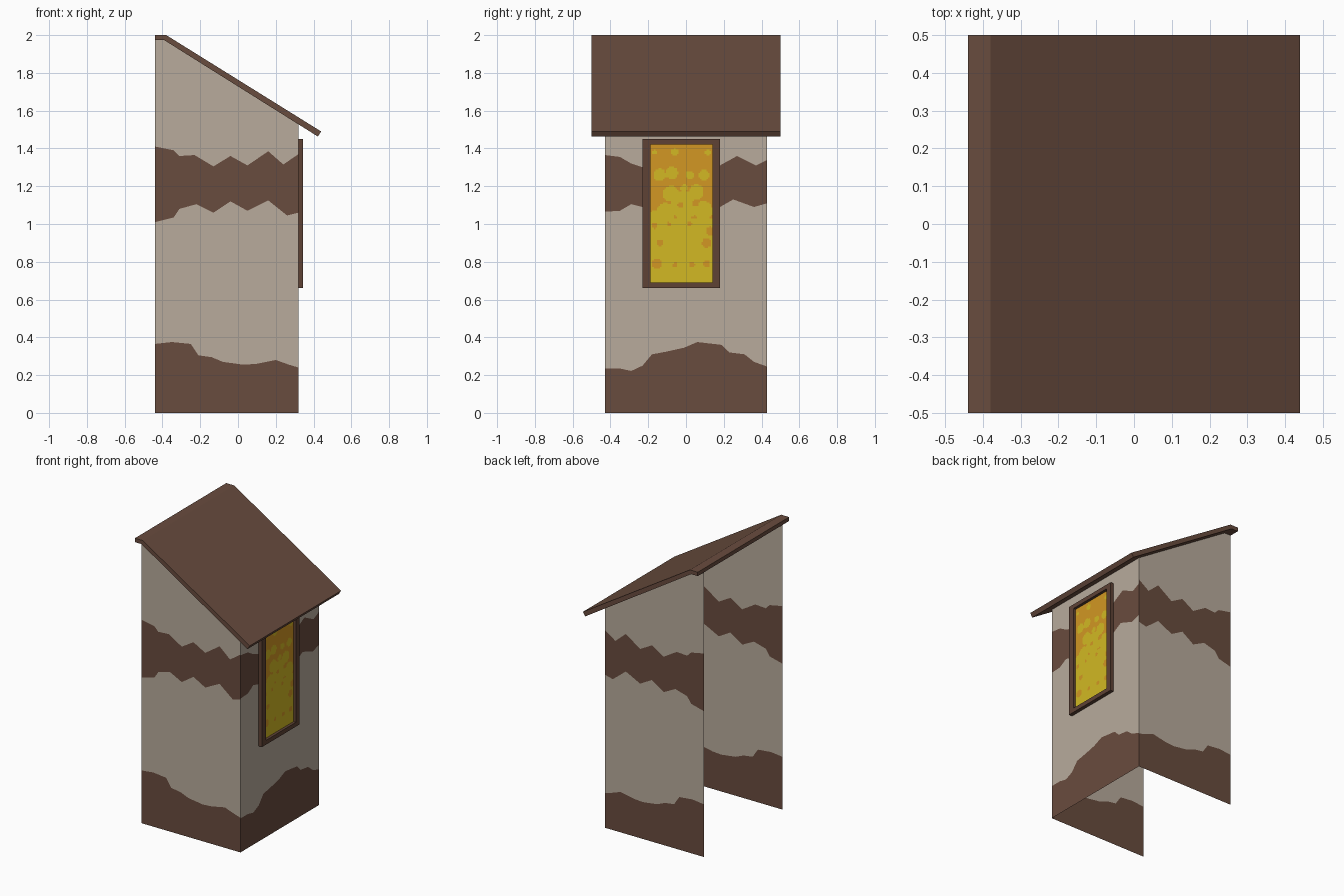
import bpy, bmesh
from mathutils import Vector

if "Cube" in bpy.data.objects:
    bpy.data.objects.remove(bpy.data.objects["Cube"])


def material(name, rgb):
    lin = [((c / 255 + 0.055) / 1.055) ** 2.4 for c in rgb]
    m = bpy.data.materials.new(name)
    m.diffuse_color = (*lin, 1)
    m.use_nodes = True
    m.node_tree.nodes["Principled BSDF"].inputs["Base Color"].default_value = m.diffuse_color
    return m


PLASTER = material("beige plaster", (184, 171, 156))
BROWN = material("brown paint", (105, 76, 62))
FRAME = material("dark brown wood", (94, 66, 53))
YELLOW = material("yellow glass", (210, 185, 35))
ORANGE = material("orange glass", (210, 151, 35))


def finish(name, bm, mats, fix_normals=True):
    bmesh.ops.remove_doubles(bm, verts=bm.verts, dist=1e-5)
    if fix_normals:
        bmesh.ops.recalc_face_normals(bm, faces=bm.faces)
    me = bpy.data.meshes.new(name)
    bm.to_mesh(me)
    bm.free()
    for m in mats:
        me.materials.append(m)
    ob = bpy.data.objects.new(name, me)
    bpy.context.collection.objects.link(ob)
    return ob


def lerp(pts, t):
    for (a, va), (b, vb) in zip(pts, pts[1:]):
        if t <= b:
            return va + (vb - va) * max(0, t - a) / (b - a)
    return pts[-1][1]


def wall(name, t0, t1, edges, top, place, flip):
    """Thin sheet in columns; alternate rows are brown paint and plaster."""
    ts = {t0, t1} | {t0 + (t1 - t0) * i / 38 for i in range(39)}
    ts |= {p[0] for e in edges for p in e} | {-0.39}
    ts = sorted(t for t in ts if t0 <= t <= t1)
    bm = bmesh.new()
    cols = [[bm.verts.new(place(t, z)) for z in
             [0] + [lerp(e, t) for e in edges] + [top(t)]] for t in ts]
    for a, b in zip(cols, cols[1:]):
        for r in range(4):
            q = [a[r], b[r], b[r + 1], a[r + 1]]
            f = bm.faces.new(q[::-1] if flip else q)
            f.material_index = r % 2
    return finish(name, bm, [BROWN, PLASTER], False)


# Side walls: wavy painted base and band, sloping top
side_edges = [
    [(-.44, .365), (-.35, .375), (-.25, .365), (-.21, .305), (-.14, .295),
     (-.08, .27), (.03, .255), (.1, .26), (.2, .28), (.27, .255), (.32, .24)],
    [(-.44, 1.01), (-.34, 1.035), (-.31, 1.08), (-.22, 1.105), (-.13, 1.06),
     (-.04, 1.12), (.05, 1.07), (.16, 1.125), (.26, 1.045), (.32, 1.06)],
    [(-.44, 1.41), (-.34, 1.39), (-.31, 1.36), (-.23, 1.365), (-.13, 1.305),
     (-.04, 1.36), (.05, 1.31), (.16, 1.385), (.24, 1.315), (.32, 1.37)]]


def slope_top(x):
    return min(1.973, 1.973 - (x + .39) * .627)


wall("front_wall", -.44, .32, side_edges, slope_top,
     lambda t, z: (t, -.43, z), False)
wall("back_wall", -.44, .32, side_edges, slope_top,
     lambda t, z: (t, .43, z), True)

# Right wall under the low eave
right_edges = [
    [(-.43, .235), (-.35, .235), (-.29, .222), (-.23, .25), (-.18, .31),
     (-.1, .325), (-.01, .345), (.06, .375), (.19, .36), (.23, .32),
     (.31, .31), (.36, .27), (.43, .245)],
    [(-.43, 1.065), (-.35, 1.07), (-.29, 1.105), (-.23, 1.09), (.18, 1.09),
     (.25, 1.13), (.36, 1.09), (.43, 1.11)],
    [(-.43, 1.365), (-.35, 1.355), (-.29, 1.32), (-.23, 1.3), (.18, 1.31),
     (.27, 1.36), (.37, 1.31), (.43, 1.34)]]
wall("right_wall", -.43, .43, right_edges, lambda t: slope_top(.32),
     lambda t, z: (.32, t, z), False)

# Roof slab: bent profile extruded along y
profile = [(-.44, 2), (-.38, 2), (.44, 1.49), (.423, 1.463),
           (-.39, 1.973), (-.44, 1.973)]
bm = bmesh.new()
face = bm.faces.new([bm.verts.new((x, -.5, z)) for x, z in profile])
ext = bmesh.ops.extrude_face_region(bm, geom=[face], use_keep_orig=True)
bmesh.ops.translate(bm, vec=Vector((0, 1, 0)), verts=[
    v for v in ext["geom"] if isinstance(v, bmesh.types.BMVert)])
finish("roof", bm, [BROWN])


# Window frame: rectangular ring with outer and inner sides
def ring(bm, x, y0, y1, z0, z1):
    return [bm.verts.new((x, y, z)) for y, z in
            ((y0, z0), (y1, z0), (y1, z1), (y0, z1))]


OUT, INN = (-.23, .18, .66, 1.45), (-.187, .14, .69, 1.42)
bm = bmesh.new()
loops = [ring(bm, .32, *OUT), ring(bm, .345, *OUT),
         ring(bm, .345, *INN), ring(bm, .32, *INN)]
for k in range(4):
    a, b = loops[k], loops[(k + 1) % 4]
    for i in range(4):
        j = (i + 1) % 4
        bm.faces.new((a[i], a[j], b[j], b[i]))
finish("window_frame", bm, [FRAME])

# Window pane: fine grid, yellow and orange blotches given as (y, z, radius)
yellow_spots = [(-.14, 1.26, .033), (-.075, 1.27, .033), (.02, 1.26, .022),
                (.095, 1.26, .028), (-.06, 1.38, .02), (-.165, 1.38, .012),
                (.115, 1.38, .015), (-.08, 1.16, .042), (.055, 1.17, .04),
                (-.01, 1.1, .075), (-.11, 1.06, .05), (.09, 1.07, .05),
                (-.01, 1.19, .02), (-.17, 1.04, .03)]
orange_spots = [(-.155, .79, .027), (-.06, .785, .012), (.03, .785, .016),
                (.11, .79, .018), (.11, .9, .025), (-.14, .9, .018),
                (.13, .96, .025), (-.165, .99, .015), (-.03, 1.1, .015),
                (.05, 1.11, .017), (-.09, 1.0, .01), (.02, 1.0, .012)]


def hit(spots, y, z):
    return any((y - a) ** 2 + (z - b) ** 2 < r * r for a, b, r in spots)


NY, NZ = 40, 88
y0, y1, z0, z1 = INN
bm = bmesh.new()
grid = [[bm.verts.new((.326, y0 + (y1 - y0) * i / NY, z0 + (z1 - z0) * j / NZ))
         for j in range(NZ + 1)] for i in range(NY + 1)]
for i in range(NY):
    for j in range(NZ):
        f = bm.faces.new((grid[i][j], grid[i + 1][j],
                          grid[i + 1][j + 1], grid[i][j + 1]))
        c = f.calc_center_median()
        lit = c.z < 1.03 or hit(yellow_spots, c.y, c.z)
        f.material_index = int(not lit or hit(orange_spots, c.y, c.z))
finish("window_pane", bm, [YELLOW, ORANGE], False)
